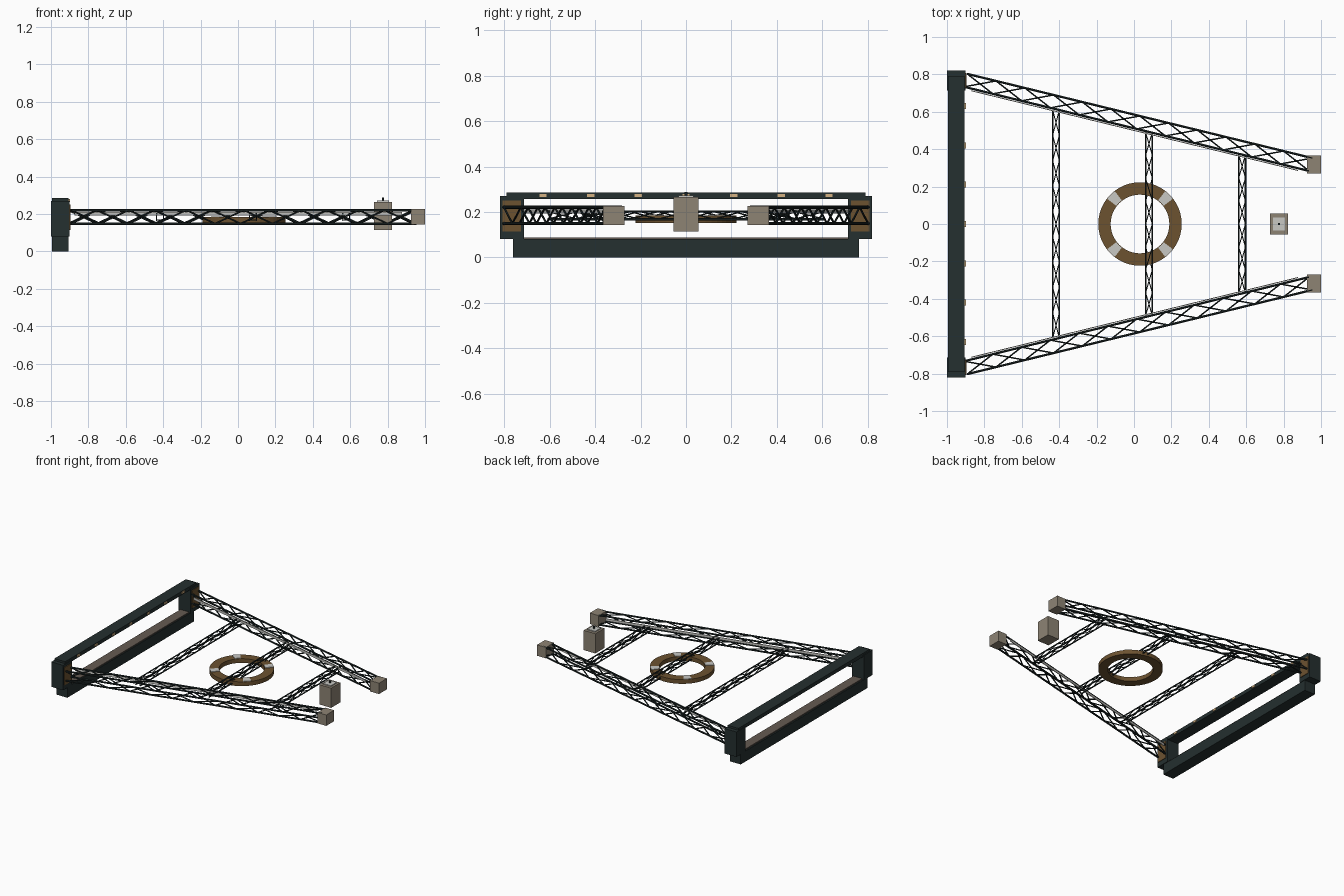
import bpy, bmesh, math
from mathutils import Vector, Matrix

if "Cube" in bpy.data.objects:
    bpy.data.objects.remove(bpy.data.objects["Cube"])


def mat(name, rgb):
    m = bpy.data.materials.new(name)
    m.diffuse_color = (*rgb, 1)
    m.use_nodes = True
    m.node_tree.nodes["Principled BSDF"].inputs["Base Color"].default_value = m.diffuse_color
    return m


DARK = mat("dark_green_metal", (0.018, 0.029, 0.029))
TRUSS = mat("truss_metal", (0.013, 0.021, 0.021))
BROWN = mat("bronze_brown", (0.15, 0.085, 0.03))
TAUPE = mat("taupe", (0.27, 0.23, 0.175))
DUST = mat("dark_taupe", (0.13, 0.105, 0.085))
PALE = mat("pale_grey", (0.58, 0.58, 0.55))
TAN = mat("tan_lamp", (0.66, 0.45, 0.23))


def finish(name, bm, *mats):
    bmesh.ops.recalc_face_normals(bm, faces=bm.faces)
    me = bpy.data.meshes.new(name)
    bm.to_mesh(me)
    bm.free()
    for m in mats:
        me.materials.append(m)
    ob = bpy.data.objects.new(name, me)
    bpy.context.collection.objects.link(ob)
    return ob


def box(name, x, y, z, m):
    bm = bmesh.new()
    size = Matrix.Diagonal((x[1] - x[0], y[1] - y[0], z[1] - z[0], 1))
    mid = Matrix.Translation([(a + b) / 2 for a, b in (x, y, z)])
    bmesh.ops.create_cube(bm, size=1, matrix=mid @ size)
    return finish(name, bm, m)


def bar(bm, p, q, r):
    d = q - p
    mtx = Matrix.Translation((p + q) / 2) @ d.to_track_quat('Z', 'Y').to_matrix().to_4x4()
    bmesh.ops.create_cone(bm, cap_ends=True, segments=6, radius1=r, radius2=r,
                          depth=d.length, matrix=mtx)


def truss(name, p, q, w, h, bays, rc, rl):
    """Box truss: four chords with zigzag lacing, opposite faces mirrored."""
    p, q = Vector(p), Vector(q)
    u = (q - p).normalized()
    n = Vector((-u.y, u.x, 0)) * (w / 2 - rc)
    v = Vector((0, 0, h / 2 - rc))
    bm = bmesh.new()
    corners = [n + v, n - v, -n - v, -n + v]
    for c in corners:
        bar(bm, p + c, q + c, rc)
    for f in range(4):
        a, b = corners[f], corners[(f + 1) % 4]
        for i in range(bays):
            s, e = p.lerp(q, i / bays), p.lerp(q, (i + 1) / bays)
            bar(bm, s + (a if i % 2 else b), e + (b if i % 2 else a), rl)
    return finish(name, bm, TRUSS)


# Gate: lower beam, its worn tread, upper beam
box("lower_beam", (-0.995, -0.905), (-0.763, 0.763), (0, 0.08), DARK)
box("lower_beam_tread", (-0.985, -0.912), (-0.715, 0.715), (0.08, 0.088), DUST)
box("upper_beam", (-0.995, -0.905), (-0.79, 0.79), (0.257, 0.285), DARK)
for i in range(-3, 4):
    box("beam_lamp", (-0.906, -0.899), (i * 0.21 - 0.016, i * 0.21 + 0.016),
        (0.265, 0.28), TAN)

for s, side in ((-1, "front"), (1, "back")):
    def span(a, b):
        return sorted((s * a, s * b))

    # Corner block with bronze mounting plate
    box(side + "_corner_block", (-1, -0.9), span(0.713, 0.82), (0.08, 0.27), DARK)
    box(side + "_mounting_plate", (-0.9, -0.895), span(0.728, 0.808), (0.115, 0.25), BROWN)
    # Long converging truss and its end cap
    p, q = Vector((-0.9, s * 0.768, 0.185)), Vector((0.945, s * 0.318, 0.185))
    truss(side + "_truss", p, q, 0.085, 0.086, 12, 0.007, 0.0045)
    box(side + "_end_cap", (0.925, 1.0), span(0.27, 0.365), (0.143, 0.226), TAUPE)
    # Pale strip along the inner side of the truss
    u = (q - p).normalized()
    n = Vector((-u.y, u.x, 0)) * -s
    mid = p.lerp(q, 0.495) + n * 0.047 + Vector((0, 0, 0.017))
    bm = bmesh.new()
    rot = Matrix.Rotation(math.atan2(u.y, u.x), 4, 'Z')
    bmesh.ops.create_cube(bm, size=1, matrix=Matrix.Translation(mid) @ rot
                          @ Matrix.Diagonal((1.8, 0.005, 0.018, 1)))
    finish(side + "_light_strip", bm, PALE)

# Cross trusses between the long ones
for x, y in ((-0.417, 0.61), (0.08, 0.49), (0.578, 0.37)):
    truss("cross_truss", (x, -y, 0.185), (x, y, 0.185), 0.046, 0.044,
          round(y / 0.065), 0.005, 0.003)


def ring(name, r0, r1, z0, z1, a0, a1, steps, m):
    """Rectangular section swept round the ring centre."""
    bm = bmesh.new()
    full = a1 - a0 > 359
    loops = []
    for i in range(steps if full else steps + 1):
        a = math.radians(a0 + (a1 - a0) * i / steps)
        loops.append([bm.verts.new((0.032 + r * math.cos(a), r * math.sin(a), z))
                      for r, z in ((r0, z0), (r1, z0), (r1, z1), (r0, z1))])
    for i in range(steps):
        A, B = loops[i], loops[(i + 1) % len(loops)]
        for k in range(4):
            bm.faces.new((A[k], A[(k + 1) % 4], B[(k + 1) % 4], B[k]))
    if not full:
        bm.faces.new(loops[0])
        bm.faces.new(loops[-1])
    return finish(name, bm, m)


# Bronze ring with four pale pads
ring("centre_ring", 0.157, 0.223, 0.152, 0.184, 0, 360, 48, BROWN)
for a in (45, 135, 225, 315):
    ring("ring_pad", 0.16, 0.221, 0.184, 0.188, a - 7.5, a + 7.5, 2, PALE)

# Free-standing box with pale lid and small knob
box("control_box", (0.726, 0.824), (-0.055, 0.055), (0.115, 0.265), TAUPE)
box("control_box_lid", (0.742, 0.808), (-0.034, 0.034), (0.265, 0.272), PALE)
bm = bmesh.new()
bar(bm, Vector((0.775, 0, 0.272)), Vector((0.775, 0, 0.288)), 0.007)
finish("control_box_knob", bm, DARK)
